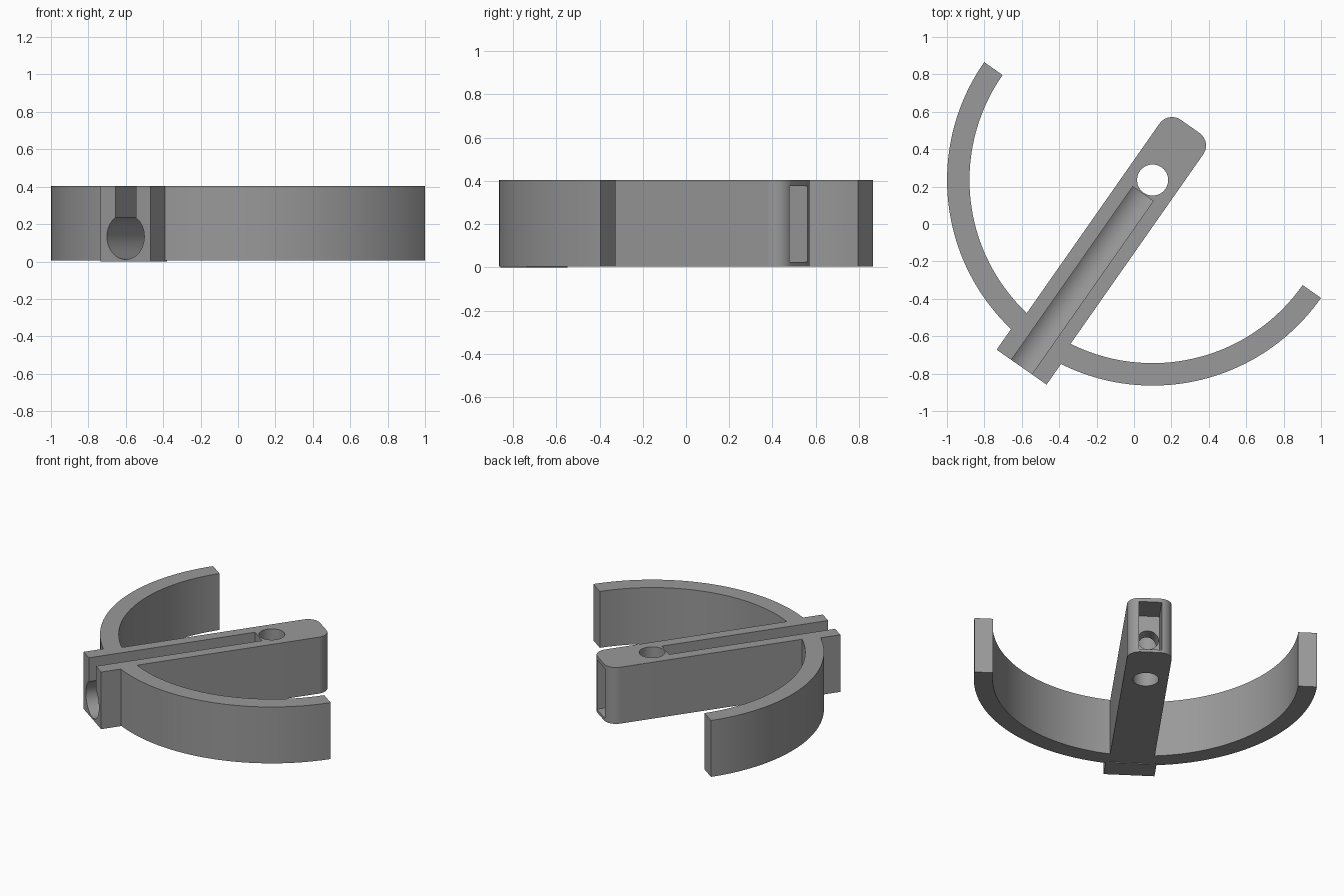
import bpy, bmesh, math
from mathutils import Vector

if "Cube" in bpy.data.objects:
    bpy.data.objects.remove(bpy.data.objects["Cube"])

CENTRE = Vector((0.0995, 0.235, 0.0))
ANGLE = math.radians(55)      # direction of the arm seen from above
TOP, BOTTOM = 0.403, 0.005

grey = bpy.data.materials.new("mid_grey")
grey.diffuse_color = (0.32, 0.32, 0.32, 1)
grey.use_nodes = True
grey.node_tree.nodes["Principled BSDF"].inputs["Base Color"].default_value = grey.diffuse_color


def prism(name, profile, a, b, along_x=False):
    """Extrude a closed 2D profile from a to b along z, or along the arm (x)."""
    place = (lambda p, h: (h, p[0], p[1])) if along_x else (lambda p, h: (p[0], p[1], h))
    bm = bmesh.new()
    low = [bm.verts.new(place(p, a)) for p in profile]
    high = [bm.verts.new(place(p, b)) for p in profile]
    n = len(profile)
    bm.faces.new(low[::-1])
    bm.faces.new(high)
    for i in range(n):
        j = (i + 1) % n
        bm.faces.new((low[i], low[j], high[j], high[i]))
    bmesh.ops.recalc_face_normals(bm, faces=bm.faces)
    mesh = bpy.data.meshes.new(name)
    bm.to_mesh(mesh)
    bm.free()
    mesh.materials.append(grey)
    ob = bpy.data.objects.new(name, mesh)
    bpy.context.collection.objects.link(ob)
    return ob


def arc(cx, cy, r, start, end, n):
    return [(cx + r * math.cos(math.radians(start + (end - start) * i / n)),
             cy + r * math.sin(math.radians(start + (end - start) * i / n)))
            for i in range(n + 1)]


def circle(cx, cy, r, n=64):
    return arc(cx, cy, r, 0, 360, n)[:-1]


def box(x0, x1, y):
    return [(x0, -y), (x1, -y), (x1, y), (x0, y)]


def combine(target, tool, operation):
    mod = target.modifiers.new(operation.lower(), 'BOOLEAN')
    mod.operation, mod.solver, mod.object = operation, 'EXACT', tool
    bpy.context.view_layer.objects.active = target
    bpy.ops.object.modifier_apply(modifier=mod.name)
    bpy.data.objects.remove(tool)


# half-ring band, wrapping the far side of the centre
body = prism("curved_band_and_arm",
             arc(0, 0, 1.099, 90, 270, 96) + arc(0, 0, 0.979, 270, 90, 96), BOTTOM, TOP)

# straight arm with rounded tip, and the wider collar outside the band
arm = prism("arm", [(-1.05, 0.143), (-1.05, -0.143)]
            + arc(0.268, -0.061, 0.082, -90, 0, 12)
            + arc(0.268, 0.061, 0.082, 0, 90, 12), BOTTOM, TOP)
collar = prism("collar", box(-1.221, -1.07, 0.163), 0.0, TOP)
for part in (arm, collar):
    combine(body, part, 'UNION')

# rod bore, open top slot, upright hole, tip pocket and its small passage
cutters = [
    prism("rod_bore", circle(0, 0.133, 0.122), -1.4, -0.09, True),
    prism("top_slot", box(-1.4, -0.09, 0.067), 0.14, 0.6),
    prism("upright_hole", circle(0, 0, 0.083), -0.2, 0.6),
    prism("tip_pocket", box(0.165, 0.6, 0.073), 0.025, 0.376),
    prism("passage", circle(0, 0.2, 0.068, 48), 0.0, 0.3, True),
]
for cutter in cutters:
    combine(body, cutter, 'DIFFERENCE')

# turn the finished part into place
body.rotation_euler.z = ANGLE
body.location = CENTRE
bpy.ops.object.select_all(action='DESELECT')
body.select_set(True)
bpy.context.view_layer.objects.active = body
bpy.ops.object.shade_smooth_by_angle(angle=math.radians(30))
